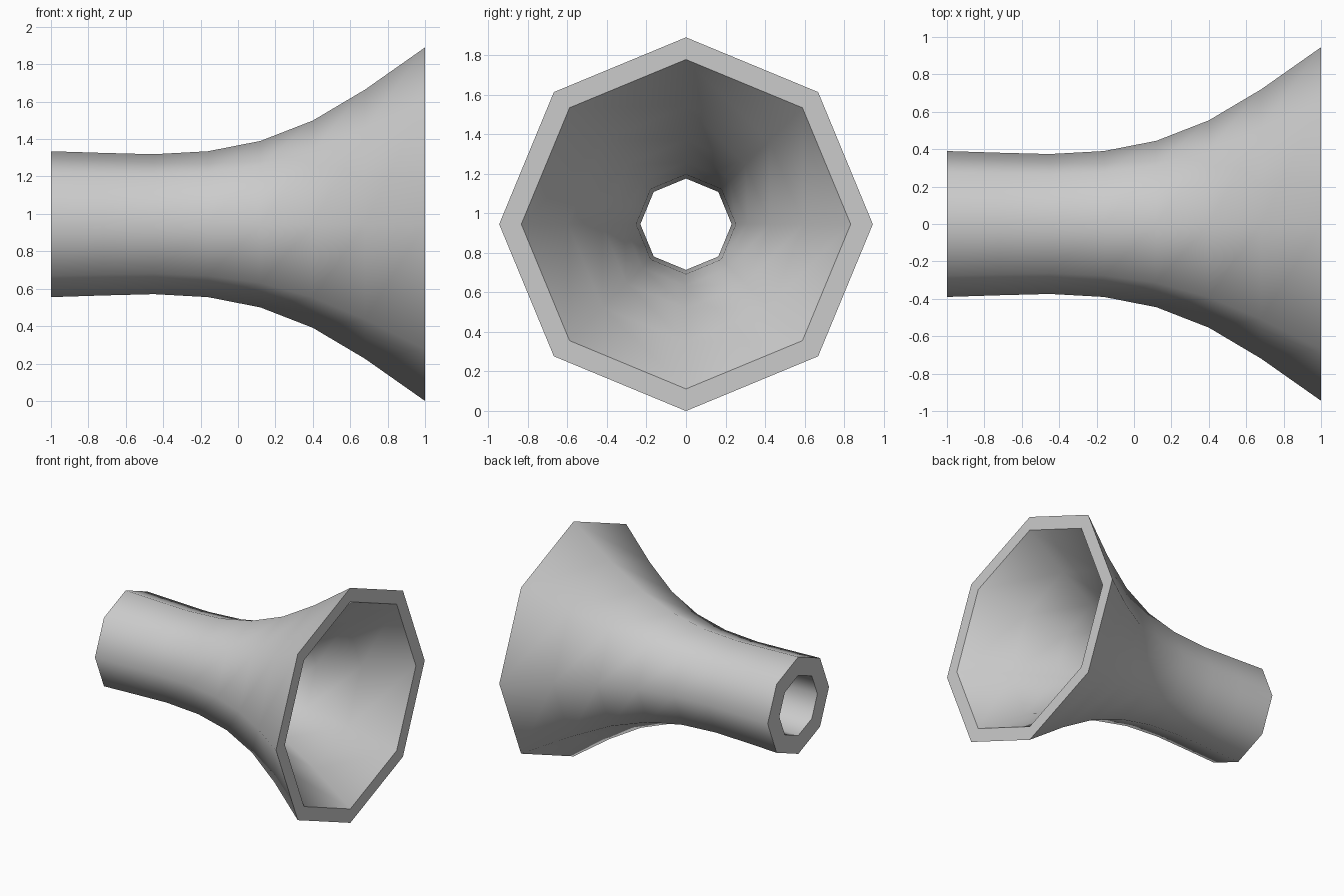
import bpy, bmesh, math

if "Cube" in bpy.data.objects:
    bpy.data.objects.remove(bpy.data.objects["Cube"])

SIDES = 8
CENTRE_Z = 0.945

# Closed wall profile (x, radius): outer flare, then back along the bore
outer = [(-1, 0.39), (-0.72, 0.381), (-0.45, 0.374), (-0.16, 0.39), (0.12, 0.445),
         (0.40, 0.554), (0.68, 0.72), (1, 0.945)]
inner = [(1, 0.833), (0.68, 0.596), (0.40, 0.425), (0.12, 0.313), (-0.16, 0.252),
         (-0.45, 0.231), (-0.72, 0.236), (-1, 0.242)]
profile = outer + inner

# Flared octagonal horn, lathed around the x axis
bm = bmesh.new()
rings = []
for x, r in profile:
    angles = [2 * math.pi * i / SIDES for i in range(SIDES)]
    rings.append([bm.verts.new((x, r * math.sin(a), CENTRE_Z + r * math.cos(a))) for a in angles])
for k, ring in enumerate(rings):
    nxt = rings[(k + 1) % len(rings)]
    for i in range(SIDES):
        j = (i + 1) % SIDES
        bm.faces.new((ring[i], ring[j], nxt[j], nxt[i]))
bmesh.ops.recalc_face_normals(bm, faces=bm.faces)
mesh = bpy.data.meshes.new("flared_horn")
bm.to_mesh(mesh)
bm.free()

horn = bpy.data.objects.new("flared_horn", mesh)
bpy.context.collection.objects.link(horn)
bpy.context.view_layer.objects.active = horn
horn.select_set(True)
bpy.ops.object.shade_smooth_by_angle(angle=math.radians(50))
